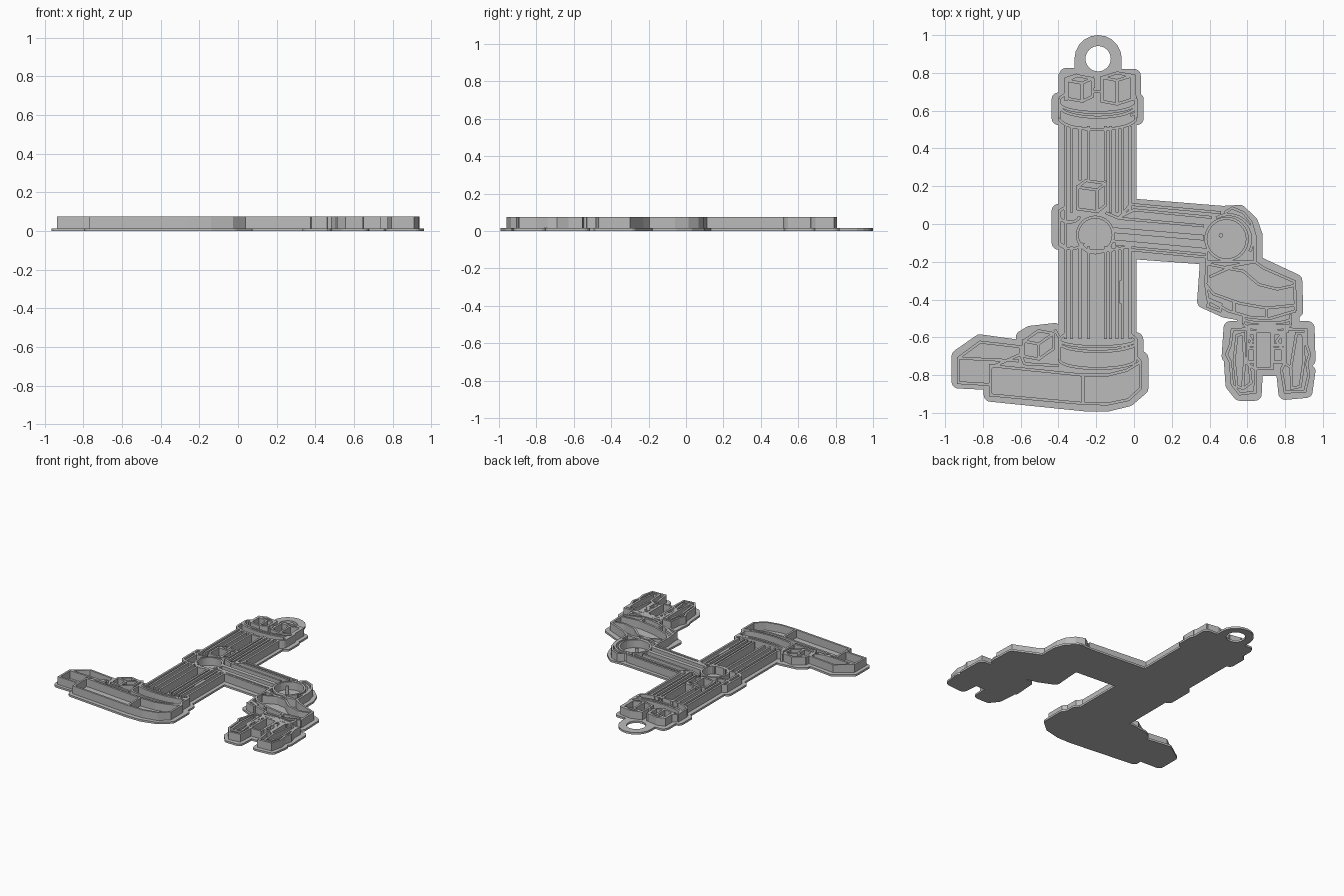
import bpy, bmesh, math
from mathutils import Vector
from mathutils.geometry import convex_hull_2d

old = bpy.data.objects.get("Cube")
if old:
    bpy.data.objects.remove(old, do_unlink=True)

PLATE_TOP, RIDGE_TOP = .015, .075
MARGIN, LINE = .036, .015

grey = bpy.data.materials.new("plain grey")
grey.use_nodes = True
grey.diffuse_color = (.5, .5, .5, 1)
grey.node_tree.nodes["Principled BSDF"].inputs["Base Color"].default_value = (.5, .5, .5, 1)


def finish(name, bm):
    bmesh.ops.recalc_face_normals(bm, faces=bm.faces)
    mesh = bpy.data.meshes.new(name)
    bm.to_mesh(mesh)
    bm.free()
    mesh.materials.append(grey)
    obj = bpy.data.objects.new(name, mesh)
    bpy.context.collection.objects.link(obj)
    return obj


def arc(cx, cy, rx, ry, start=0, end=360, steps=32):
    angles = [math.radians(start + (end - start) * i / steps) for i in range(steps + 1)]
    return [(cx + rx * math.cos(a), cy + ry * math.sin(a)) for a in angles]


def circle(cx, cy, r):
    points = arc(cx, cy, r, r)
    return points[:-1] + points[:1]


def sag(left, right, y, depth):
    """Half ellipse hanging between two points: the rim of a round collar."""
    return arc((left + right) / 2, y, (right - left) / 2, depth, 180, 360, 16)


def loop(*points):
    return list(points) + [points[0]]


def rect(left, bottom, right, top):
    return loop((left, bottom), (right, bottom), (right, top), (left, top))


def cube(x, y, w, h, dx, dy):
    """Oblique outline of a box: front face, lid and right side."""
    tilt = -.015
    a, b = (x, y), (x + w, y + tilt)
    c, d = (x + w, y + h + tilt), (x, y + h)
    back = [(px + dx, py + dy) for px, py in (b, c, d)]
    return [loop(a, b, c, d), [b, back[0], back[1], c], [d, back[2], back[1]]]


def prism(name, outline, low, high):
    bm = bmesh.new()
    face = bm.faces.new([bm.verts.new((x, y, low)) for x, y in outline])
    grown = bmesh.ops.extrude_face_region(bm, geom=[face])
    for v in grown["geom"]:
        if isinstance(v, bmesh.types.BMVert):
            v.co.z = high
    return finish(name, bm)


def plate(name, *corners, margin=MARGIN):
    """Flat slab: the corners' hull with a rounded margin."""
    cloud = [Vector(p) for c in corners for p in arc(*c, margin, margin, steps=20)[:-1]]
    return prism(name, [cloud[i] for i in convex_hull_2d(cloud)], 0, PLATE_TOP)


def ribbon(bm, path):
    """Wall of constant width that follows a path."""
    closed = path[0] == path[-1]
    pts = [Vector(p) for p in (path[:-1] if closed else path)]
    n = len(pts)
    rings = []
    for i, p in enumerate(pts):
        ahead = pts[(i + 1) % n] - p if closed or i < n - 1 else p - pts[i - 1]
        behind = p - pts[i - 1] if closed or i else ahead
        ahead, behind = ahead.normalized(), behind.normalized()
        t = (ahead + behind).normalized()
        side = Vector((-t.y, t.x)) * (LINE / 2 / max(.5, t.dot(ahead)))
        rings.append([bm.verts.new((*(p + side * s), z)) for s, z in
                      ((1, .006), (-1, .006), (-1, RIDGE_TOP), (1, RIDGE_TOP))])
    for i in range(n if closed else n - 1):
        a, b = rings[i], rings[(i + 1) % n]
        for k in range(4):
            m = (k + 1) % 4
            bm.faces.new((a[k], a[m], b[m], b[k]))
    if not closed:
        bm.faces.new(rings[0])
        bm.faces.new(rings[-1])


def ridges(name, *paths):
    bm = bmesh.new()
    for path in paths:
        ribbon(bm, path)
    return finish(name, bm)


# Backing plate: rounded slabs merged into one, with a hanging hole
backing = plate("backing_plate", (-.365, .78), (-.022, .78), (-.022, -.7), (-.365, -.7))
slabs = [
    plate("hanger", (-.19, .875), (-.19, .78), margin=.125),
    plate("head", (-.36, .79), (0, .785), (0, .6), (-.36, .6)),
    plate("top_collar", (-.4, .66), (.015, .66), (.015, .56), (-.4, .56)),
    plate("hub", (-.4, .07), (-.1, .07), (-.1, -.1), (-.4, -.1)),
    plate("arm", (-.15, .11), (.47, .06), (.4, -.18), (-.15, -.14)),
    plate("elbow", (.47, .06), (.56, .065), (.62, .01), (.645, -.06), (.645, -.2), (.39, -.2)),
    plate("forearm", (.385, -.2), (.64, -.2), (.855, -.3), (.86, -.46), (.7, -.5), (.48, -.46), (.37, -.41)),
    plate("wrist", (.58, -.48), (.84, -.48), (.84, -.56), (.58, -.56)),
    plate("palm", (.51, -.55), (.92, -.55), (.925, -.72), (.8, -.77), (.64, -.77), (.5, -.7)),
    plate("left_finger", (.51, -.7), (.65, -.7), (.64, -.9), (.56, -.9), (.52, -.85)),
    plate("right_finger", (.78, -.7), (.925, -.78), (.91, -.885), (.8, -.895)),
    plate("base_tail", (-.93, -.7), (-.815, -.62), (-.6, -.65), (-.6, -.85), (-.93, -.835)),
    plate("base_body", (-.76, -.75), (-.6, -.66), (.04, -.71), (.04, -.87), (-.03, -.93),
          (-.14, -.957), (-.25, -.957), (-.76, -.905)),
    plate("base_box", (-.59, -.6), (-.55, -.575), (-.42, -.56), (-.42, -.7), (-.59, -.7)),
    plate("low_collar", (-.4, -.61), (.013, -.61), (.013, -.72), (-.4, -.72)),
]
hole = prism("hanger_hole", circle(-.19, .875, .067)[:-1], -.1, .1)
bpy.context.view_layer.objects.active = backing
for slab in slabs + [hole]:
    mod = backing.modifiers.new("merge", "BOOLEAN")
    mod.operation = "DIFFERENCE" if slab is hole else "UNION"
    mod.solver = "EXACT"
    mod.object = slab
    bpy.ops.object.modifier_apply(modifier=mod.name)
    bpy.data.objects.remove(slab, do_unlink=True)

# Head with two boxes, and the collar below it
L, R = -.395, .01
ridges("head_ridges",
       [(-.36, .65), (-.36, .77), (-.3, .79)], [(-.215, .72), (-.215, .77)],
       [(-.215, .7), (-.17, .7)], [(-.09, .8), (0, .785), (0, .65)],
       *cube(-.355, .665, .08, .095, .055, .025),
       *cube(-.17, .65, .08, .125, .08, .025))
ridges("top_collar_ridges",
       [(L, .665), (L, .56)], [(R, .665), (R, .56)],
       [(L, .665), (-.36, .69)], [(R, .665), (0, .69)],
       sag(L, R, .64, .05), sag(L, R, .625, .06), sag(L, R, .56, .06),
       [(-.02, .575), (R, .585)])

# Column rails above and below the hub
rails = []
for x in (-.362, -.33, -.285, -.24, -.15, -.125, -.09, -.062, -.022):
    behind_box = -.31 < x < -.14
    rails.append([(x, .52), (x, .23 if behind_box else .06)])
    rails.append([(x, -.12), (x, -.61)])
ridges("column_rails", *rails, [(-.07, -.3), (-.07, -.42)])

# Hub with box and round pivot
ridges("hub_ridges",
       [(-.362, .09), (L, .07), (L, -.1), (-.362, -.125)],
       sag(L, -.29, .04, .03), sag(L, -.27, -.1, .03),
       [(-.362, .06), (-.362, -.12)], [(-.29, -.1), (-.25, -.14), (-.13, -.14), (-.022, -.12)],
       circle(-.205, -.058, .095), [(-.15, .06), (-.08, .03), (-.022, .1)],
       *cube(-.3, .08, .105, .115, .045, .035))

# Upper arm and elbow
ridges("arm_ridges",
       [(-.03, .105), (.46, .06)], [(-.08, .035), (0, .075), (.41, .035)],
       [(-.08, .03), (.37, -.01)], [(-.11, -.025), (.37, -.065)],
       [(-.11, -.04), (.37, -.08)], [(-.11, -.09), (.38, -.135)],
       [(-.1, -.105), (.385, -.15)], [(-.03, -.135), (.385, -.175)])
ridges("elbow_ridges",
       circle(.49, -.08, .11), [(.48, .06), (.52, .085), (.58, .06), (.62, .01), (.64, -.06), (.64, -.2)],
       arc(.5, -.08, .13, .13, -30, 120, 16), [(.385, -.13), (.385, -.2), (.64, -.2)],
       circle(.46, -.06, .004))

# Forearm, wrist and the small box behind it
ridges("forearm_ridges",
       [(.385, -.2), (.38, -.32), (.42, -.37), (.56, -.42), (.7, -.445), (.855, -.43)],
       [(.385, -.21), (.48, -.23), (.64, -.2), (.69, -.235), (.85, -.305), (.855, -.46)],
       [(.4, -.28), (.5, -.235), (.58, -.25), (.66, -.32), (.76, -.345), (.85, -.325)],
       [(.38, -.32), (.39, -.4), (.5, -.46), (.62, -.495), (.72, -.5), (.855, -.46)],
       [(.53, -.41), (.53, -.47)], [(.7, -.445), (.7, -.5)],
       loop((.4, -.4), (.46, -.425), (.455, -.46), (.39, -.435)))
ridges("wrist_ridges",
       [(.58, -.49), (.58, -.53)], [(.83, -.48), (.83, -.53)],
       sag(.58, .83, -.5, .025), sag(.58, .83, -.53, .025), rect(.61, -.57, .81, -.54))

# Gripper: central block and two fingers
ridges("gripper_block", rect(.64, -.765, .73, -.57), rect(.6, -.64, .64, -.58),
       rect(.6, -.73, .64, -.66), rect(.735, -.64, .785, -.58), rect(.735, -.73, .785, -.66),
       [(.6, -.58), (.625, -.62), (.6, -.66)], [(.785, -.58), (.755, -.62), (.785, -.66)])
ridges("left_finger_ridges",
       loop((.52, -.56), (.6, -.555), (.6, -.74), (.645, -.77), (.64, -.89), (.56, -.9),
            (.52, -.85), (.51, -.73), (.49, -.69), (.51, -.64)),
       loop((.545, -.59), (.58, -.58), (.585, -.73), (.575, -.87), (.545, -.86), (.53, -.72)),
       [(.58, -.87), (.62, -.84), (.61, -.75)])
ridges("right_finger_ridges",
       loop((.8, -.555), (.91, -.56), (.91, -.63), (.93, -.69), (.915, -.74), (.925, -.8),
            (.905, -.885), (.8, -.89), (.78, -.77), (.8, -.73)),
       loop((.86, -.58), (.895, -.58), (.9, -.72), (.88, -.86), (.835, -.87), (.83, -.76)),
       [(.8, -.74), (.83, -.76)])

# Low collar, foot and the box on the foot
ridges("low_collar_ridges",
       [(-.362, -.58), (L, -.61), (L, -.72)], [(-.022, -.58), (R, -.61), (R, -.72)],
       sag(L, R, -.615, .035), sag(L, R, -.63, .045), sag(L, R, -.72, .045),
       *[[(x, -.64), (x, -.66)] for x in (-.06, -.04, -.015)])
ridges("base_ridges",
       loop((-.93, -.71), (-.815, -.625), (-.6, -.65), (-.6, -.69), (-.76, -.76),
            (-.76, -.85), (-.93, -.84)),
       [(-.93, -.71), (-.61, -.725)],
       [(-.6, -.69), (-.58, -.74), (-.4, -.75)],
       loop((-.76, -.75), (-.27, -.8), (-.27, -.95), (-.76, -.905)),
       [(-.27, -.8), (-.14, -.8), (-.04, -.775), (.035, -.73)],
       [(R, -.7), (.035, -.73), (.035, -.87), (-.03, -.93), (-.14, -.953), (-.27, -.95)])
ridges("base_box_ridges", *cube(-.585, -.7, .08, .08, .08, .055), [(-.42, -.56), (L, -.6)])
